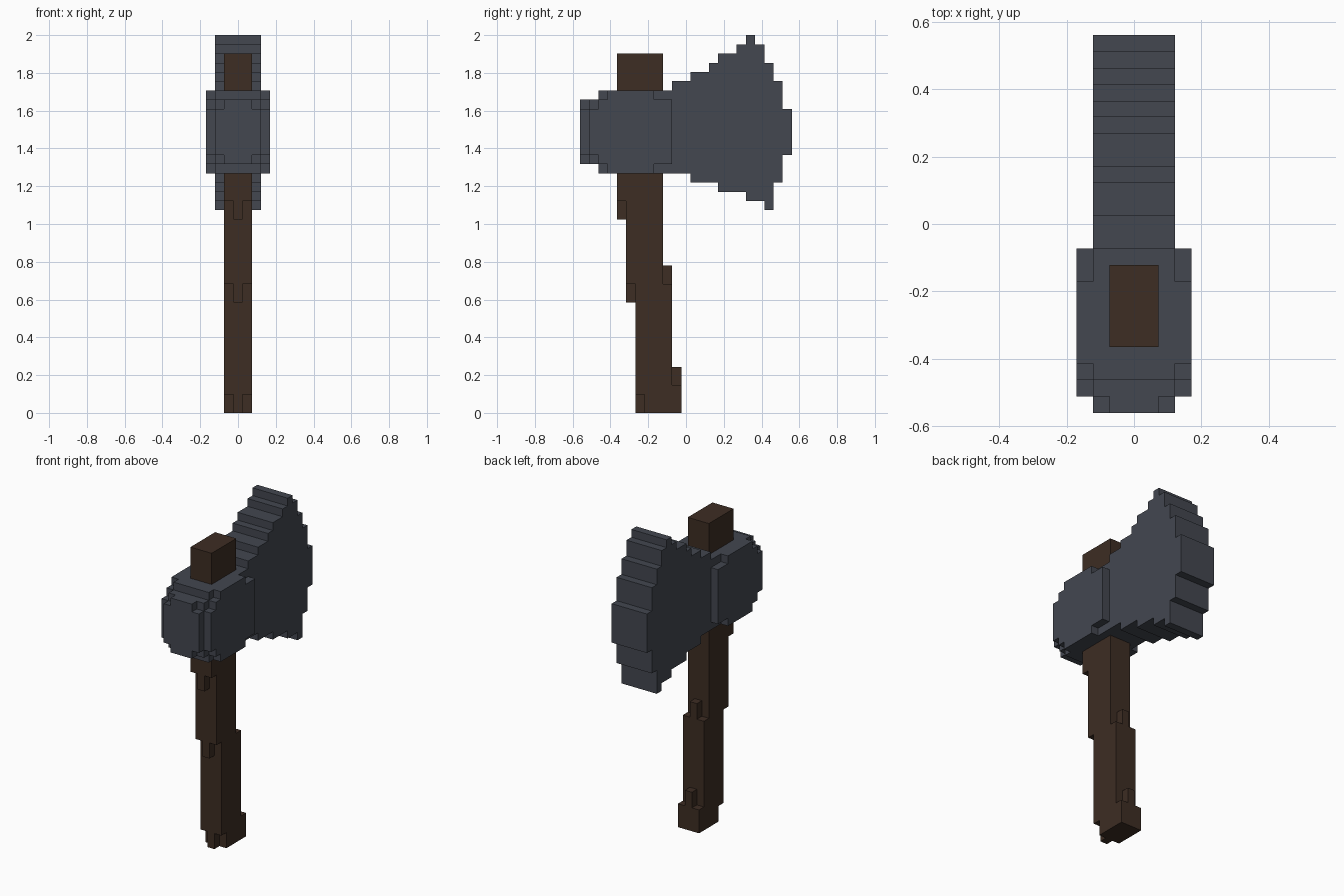
import bpy
import bmesh

cube = bpy.data.objects.get("Cube")
if cube:
    bpy.data.objects.remove(cube, do_unlink=True)

V = 2 / 41  # size of one block


def material(name, srgb):
    lin = [((c / 255 + 0.055) / 1.055) ** 2.4 for c in srgb] + [1.0]
    m = bpy.data.materials.new(name)
    m.use_nodes = True
    m.diffuse_color = lin
    bsdf = m.node_tree.nodes["Principled BSDF"]
    bsdf.inputs["Base Color"].default_value = lin
    bsdf.inputs["Roughness"].default_value = 0.8
    return m


def add_slab(bm, x0, x1, columns):
    """Extrude a stepped outline from x0 to x1; columns are (y0, y1, bottom, top) in blocks."""
    outline = []
    for y0, y1, bottom, _ in columns:
        outline += [(y0, bottom), (y1, bottom)]
    for y0, y1, _, top in reversed(columns):
        outline += [(y1, top), (y0, top)]
    points = [p for i, p in enumerate(outline) if p != outline[i - 1]]
    verts = [bm.verts.new((x0 * V, (y - 11.5) * V, z * V)) for y, z in points]
    face = bm.faces.new(verts)
    new = bmesh.ops.extrude_face_region(bm, geom=[face])["geom"]
    moved = [g for g in new if isinstance(g, bmesh.types.BMVert)]
    bmesh.ops.translate(bm, verts=moved, vec=((x1 - x0) * V, 0, 0))


def build(name, mat, slabs):
    """Join slabs into one part; slabs off the centre are mirrored."""
    bm = bmesh.new()
    for x0, x1, columns in slabs:
        add_slab(bm, x0, x1, columns)
        if x0 > 0:
            add_slab(bm, -x1, -x0, columns)
    bmesh.ops.recalc_face_normals(bm, faces=bm.faces)
    mesh = bpy.data.meshes.new(name)
    bm.to_mesh(mesh)
    bm.free()
    mesh.materials.append(mat)
    obj = bpy.data.objects.new(name, mesh)
    bpy.context.collection.objects.link(obj)


steel = material("dark steel", (67, 71, 80))
wood = material("dark wood", (61, 45, 35))

# Stepped handle: the middle strip reaches further at every step
build("handle", wood, [
    (-0.5, 0.5, [(4, 5, 21, 39), (5, 6, 12, 39), (6, 9, 0, 39),
                 (9, 10, 0, 16), (10, 11, 0, 5)]),
    (0.5, 1.5, [(4, 5, 23, 39), (5, 6, 14, 39), (6, 7, 2, 39), (7, 9, 0, 39),
                (9, 10, 0, 14), (10, 11, 0, 3)]),
])

# Hammer block with side plates and a blunt nose, corners stepped
build("hammer_head", steel, [
    (-2.5, 2.5, [(1, 2, 27, 34), (2, 10, 26, 35)]),
    (2.5, 3.5, [(1, 2, 28, 33), (2, 3, 27, 34), (3, 8, 26, 35), (8, 10, 27, 34)]),
    (-1.5, 1.5, [(0, 1, 27, 34)]),
    (1.5, 2.5, [(0, 1, 28, 33)]),
])

# Flared blade
build("blade", steel, [
    (-2.5, 2.5, [(10, 12, 26, 36), (12, 14, 25, 37), (14, 15, 25, 38),
                 (15, 17, 24, 39), (17, 18, 24, 40), (18, 19, 23, 41),
                 (19, 20, 23, 40), (20, 21, 22, 38), (21, 22, 25, 36),
                 (22, 23, 28, 33)]),
])
